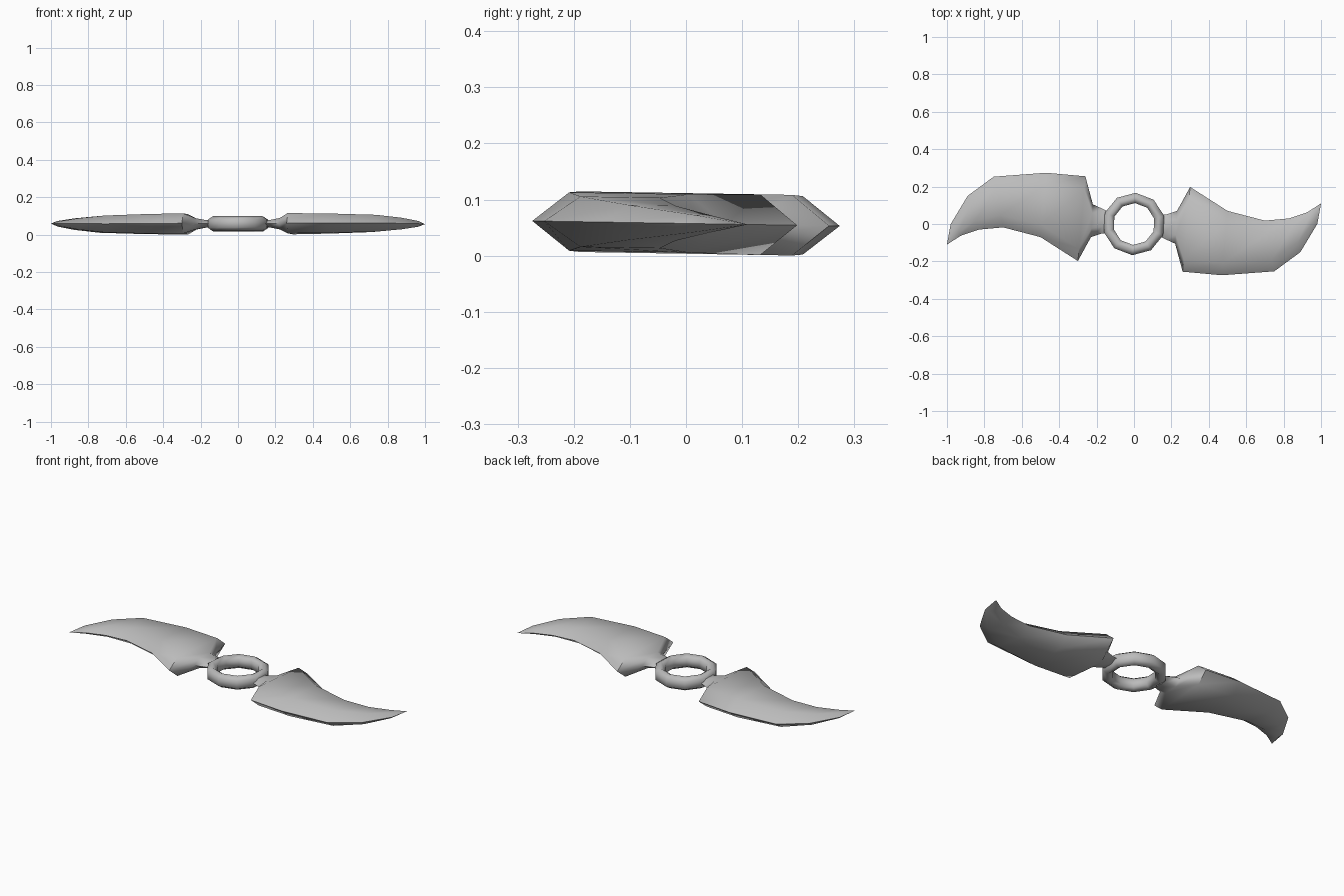
import bpy, bmesh, math

if "Cube" in bpy.data.objects:
    bpy.data.objects.remove(bpy.data.objects["Cube"], do_unlink=True)

MID_Z, TILT = 0.0575, -0.0164

grey = bpy.data.materials.new("plain_grey")
grey.use_nodes = True
grey.diffuse_color = (0.5, 0.5, 0.5, 1)
grey.node_tree.nodes["Principled BSDF"].inputs["Base Color"].default_value = (0.5, 0.5, 0.5, 1)


def loft(name, sections, closed=False, tip=None, angle=60):
    """Skin a row of equal-length sections; close the loop or end in caps or a tip."""
    bm = bmesh.new()

    def vert(p):  # the whole piece leans slightly front to back
        return bm.verts.new((p[0], p[1], MID_Z + p[2] + TILT * p[1]))

    rings = [[vert(p) for p in s] for s in sections]
    n = len(rings[0])
    pairs = list(zip(rings, rings[1:] + rings[:1])) if closed else list(zip(rings, rings[1:]))
    for a, b in pairs:
        for i in range(n):
            j = (i + 1) % n
            bm.faces.new((a[i], a[j], b[j], b[i]))
    if not closed:
        bm.faces.new(rings[0])
        if tip:
            t = vert(tip)
            for i in range(n):
                bm.faces.new((rings[-1][i], rings[-1][(i + 1) % n], t))
    bmesh.ops.recalc_face_normals(bm, faces=bm.faces)
    mesh = bpy.data.meshes.new(name)
    bm.to_mesh(mesh)
    bm.free()
    mesh.materials.append(grey)
    obj = bpy.data.objects.new(name, mesh)
    bpy.context.scene.collection.objects.link(obj)
    bpy.ops.object.select_all(action='DESELECT')
    obj.select_set(True)
    bpy.context.view_layer.objects.active = obj
    bpy.ops.object.shade_smooth_by_angle(angle=math.radians(angle))
    return obj


# Centre ring: ten segments with a hexagonal section (radius, height)
profile = [(0.167, 0.022), (0.139, 0.040), (0.112, 0.022),
           (0.112, -0.022), (0.139, -0.040), (0.167, -0.022)]
ring = []
for k in range(10):
    a = math.radians(87 + 36 * k)
    ring.append([(r * math.cos(a), r * math.sin(a), z) for r, z in profile])
loft("centre_ring", ring, closed=True, angle=75)

# Blade stations: leading edge x, y, trailing edge x, y, half thickness
stations = [
    (0.135, -0.065, 0.135, 0.050, 0.018),
    (0.165, -0.080, 0.170, 0.050, 0.019),
    (0.220, -0.105, 0.230, 0.070, 0.030),
    (0.260, -0.255, 0.300, 0.198, 0.054),
    (0.470, -0.274, 0.500, 0.070, 0.052),
    (0.750, -0.253, 0.700, 0.018, 0.045),
    (0.890, -0.150, 0.830, 0.030, 0.031),
    (0.980, 0.000, 0.925, 0.062, 0.015),
]


def blade(name, side):
    sections = []
    for lx, ly, tx, ty, h in stations:
        width = math.hypot(tx - lx, ty - ly)
        f = min(0.066, 0.27 * width) / width  # bevel share of the chord

        def at(u, z):
            return (side * (lx + (tx - lx) * u), side * (ly + (ty - ly) * u), z)

        sections.append([at(0, 0), at(f, h), at(1 - f, h),
                         at(1, 0), at(1 - f, -h), at(f, -h)])
    return loft(name, sections, tip=(side * 1.0, side * 0.11, 0))


# Two blades, one the half-turn copy of the other
blade("left_blade", 1)
blade("right_blade", -1)
